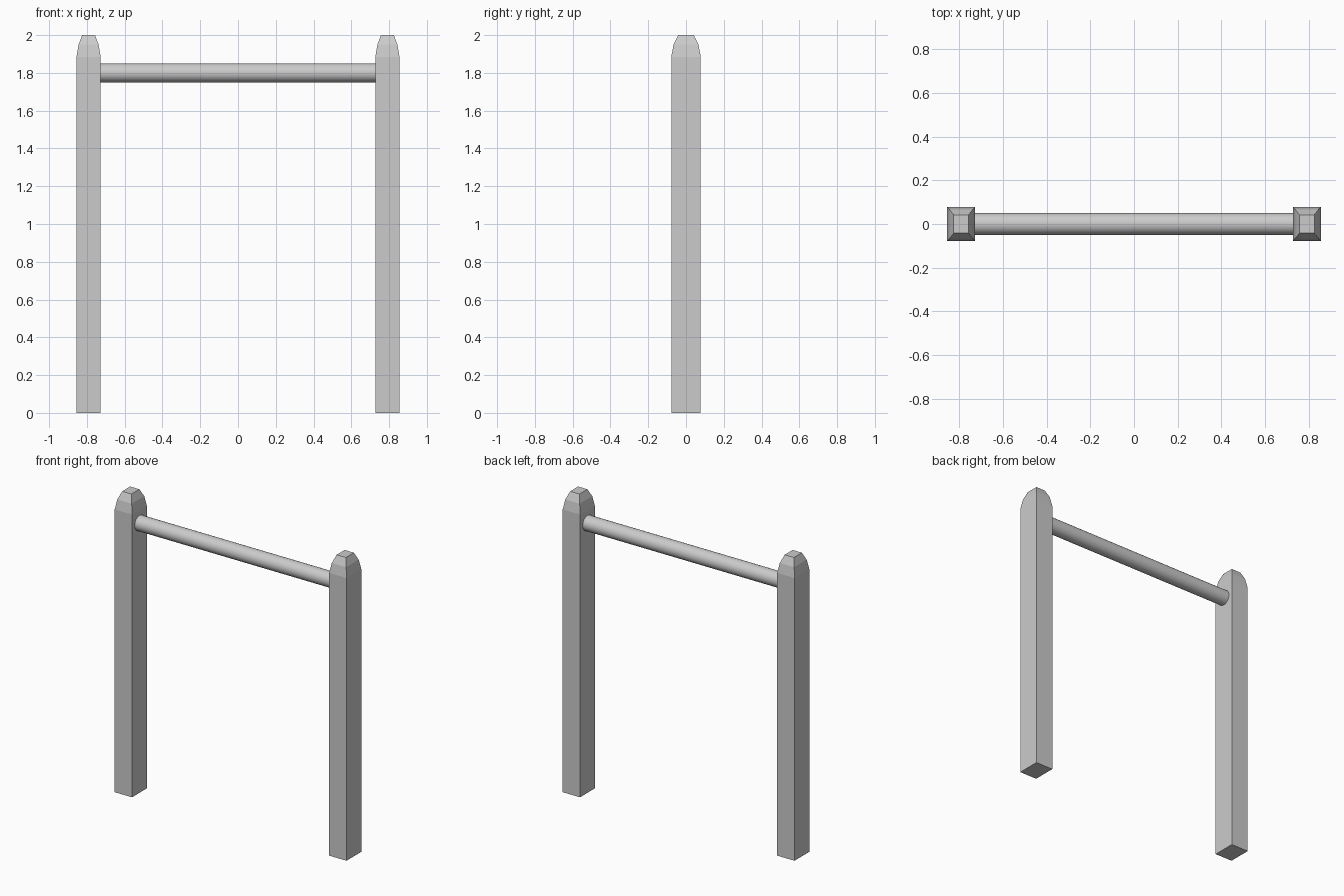
import bpy, bmesh, math

if "Cube" in bpy.data.objects:
    bpy.data.objects.remove(bpy.data.objects["Cube"])

# Post cross-sections: (height, half width x, half depth y)
RINGS = [(0, 0.064, 0.078), (1.885, 0.064, 0.078), (1.95, 0.053, 0.066), (2.0, 0.034, 0.042)]


def make_post(name, x):
    bm = bmesh.new()
    loops = [[bm.verts.new((sx * hx, sy * hy, z))
              for sx, sy in ((-1, -1), (1, -1), (1, 1), (-1, 1))]
             for z, hx, hy in RINGS]
    for low, high in zip(loops, loops[1:]):
        for i in range(4):
            j = (i + 1) % 4
            bm.faces.new((low[i], low[j], high[j], high[i]))
    bm.faces.new(loops[0][::-1])
    bm.faces.new(loops[-1])
    mesh = bpy.data.meshes.new(name)
    bm.to_mesh(mesh)
    bm.free()
    post = bpy.data.objects.new(name, mesh)
    post.location.x = x
    bpy.context.collection.objects.link(post)


# Two upright posts with chamfered tops
make_post("left_post", -0.791)
make_post("right_post", 0.791)

# Round crossbar between the posts
bpy.ops.mesh.primitive_cylinder_add(vertices=32, radius=0.05, depth=1.46,
                                    location=(0, 0, 1.8), rotation=(0, math.pi / 2, 0))
bar = bpy.context.object
bar.name = "crossbar"
bpy.ops.object.shade_smooth_by_angle(angle=math.radians(30))
